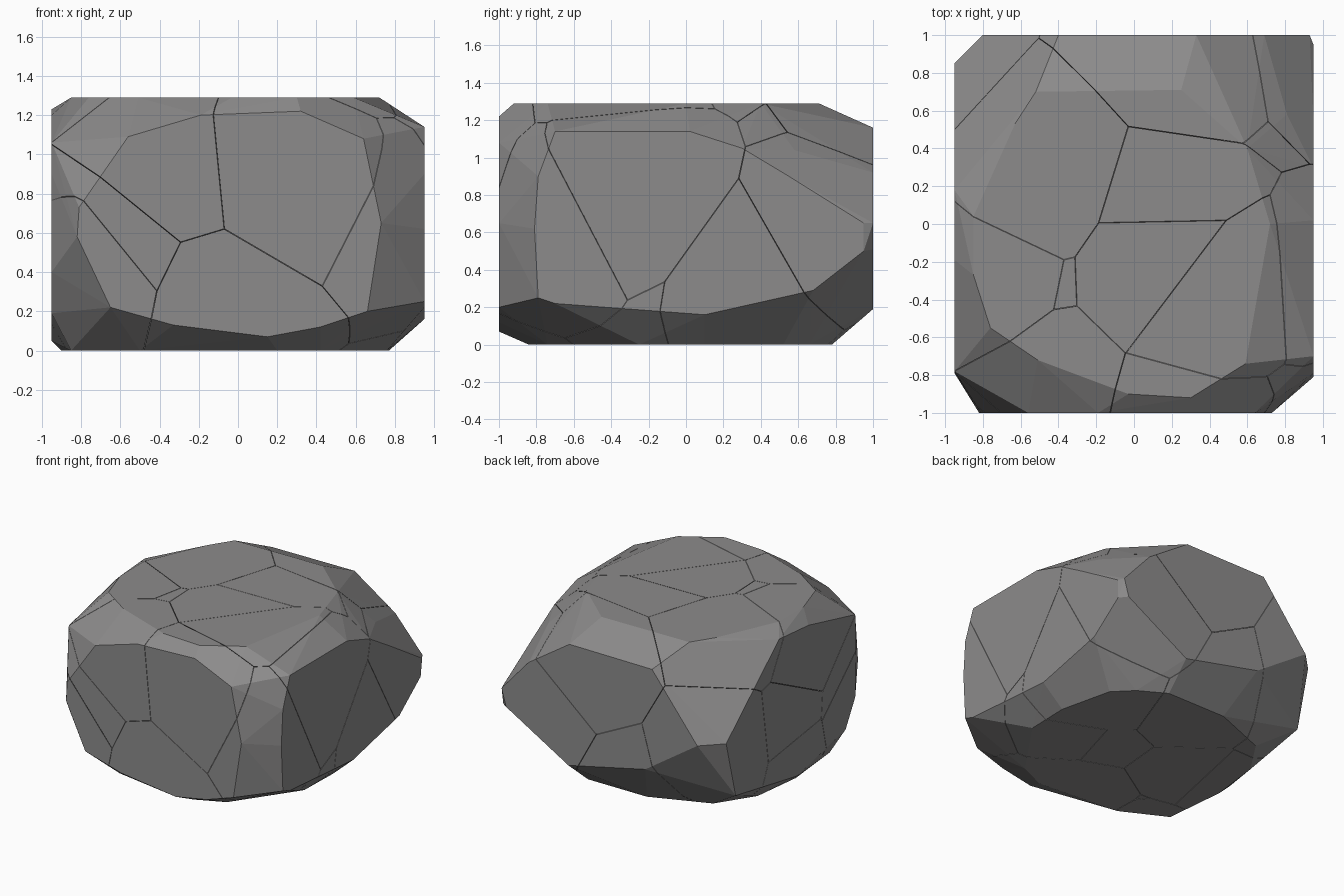
import bpy, bmesh, math, random
from mathutils import Vector

if "Cube" in bpy.data.objects:
    bpy.data.objects.remove(bpy.data.objects["Cube"])

W, D, H = 0.95, 1.0, 1.29
GAP = 0.0015  # half width of the cracks

# Outline of each flat side of the boulder, in that side's own plane
front = [(-.65, .22), (-.33, .13), (.15, .07), (.42, .12), (.66, .2), (.73, .65), (.64, 1.08),
         (.32, 1.22), (-.19, 1.2), (-.56, 1.09), (-.81, .73), (-.82, .58)]
back = [(-.34, .34), (.34, .19), (.89, .51), (.93, .65), (.69, .92), (.33, 1.16),
        (-.4, 1.155), (-.8, .65)]
right = [(-.7, 1.14), (-.79, .9), (-.81, .62), (-.79, .25), (-.7, .22), (.1, .16), (.68, .29),
         (.95, .5), (.95, .65), (.55, .9), (.3, 1.05), (.02, 1.14)]
left = [(.73, .19), (.85, .65), (.52, .93), (.18, 1.23), (-.19, 1.2), (-.78, 1.06),
        (-.79, .9), (-.78, .4), (-.66, .19), (-.05, .05)]
top = [(-.76, -.55), (-.51, -.72), (-.03, -.9), (.3, -.92), (.59, -.74), (.72, 0), (.6, .4),
       (.25, .71), (-.52, .7), (-.63, .53), (-.85, .04), (-.85, -.27)]
bottom = [(.77, .1), (.67, .52), (.53, .66), (.32, .78), (-.2, .78), (-.66, .6), (-.85, .31),
          (-.9, -.1), (-.85, -.6), (-.5, -.78), (.2, -.84), (.42, -.74), (.76, -.25)]

points = [(x, -D, z) for x, z in front] + [(x, D, z) for x, z in back]
points += [(W, y, z) for y, z in right] + [(-W, y, z) for y, z in left]
points += [(x, y, H) for x, y in top] + [(x, y, 0) for x, y in bottom]
points.append((.81, .58, 1.04))  # back right shoulder

stone = bpy.data.materials.new("dark_stone")
stone.diffuse_color = (.265, .26, .26, 1)
stone.use_nodes = True
stone.node_tree.nodes["Principled BSDF"].inputs["Base Color"].default_value = stone.diffuse_color

# Faceted boulder: hull around the six sides
rock = bmesh.new()
for p in points:
    rock.verts.new(p)
bmesh.ops.convex_hull(rock, input=rock.verts[:])
loose = [v for v in rock.verts if not v.link_faces]
bmesh.ops.delete(rock, geom=loose, context='VERTS')
bmesh.ops.dissolve_limit(rock, angle_limit=math.radians(2), verts=rock.verts[:], edges=rock.edges[:])
bmesh.ops.recalc_face_normals(rock, faces=rock.faces[:])

# Crack centres scattered through the boulder
random.seed(7)
seeds = [Vector((random.uniform(-.85, .85), random.uniform(-.9, .9), random.uniform(.1, 1.2)))
         for _ in range(26)]

# Cracked chunks: each is the part of the boulder nearest to one centre
for i, s in enumerate(seeds):
    bm = rock.copy()
    for o in seeds:
        if o is s or not bm.faces:
            continue
        n = (o - s).normalized()
        bmesh.ops.bisect_plane(bm, geom=bm.verts[:] + bm.edges[:] + bm.faces[:], dist=1e-5,
                               plane_co=(s + o) / 2 - n * GAP, plane_no=n, clear_outer=True)
        rim = [e for e in bm.edges if e.is_boundary]
        if len(rim) > 2:
            bmesh.ops.holes_fill(bm, edges=rim, sides=0)
    if bm.faces:
        bmesh.ops.recalc_face_normals(bm, faces=bm.faces[:])
        mesh = bpy.data.meshes.new("rock_chunk")
        bm.to_mesh(mesh)
        mesh.materials.append(stone)
        bpy.context.collection.objects.link(bpy.data.objects.new(f"rock_chunk_{i + 1:02d}", mesh))
    bm.free()
rock.free()
